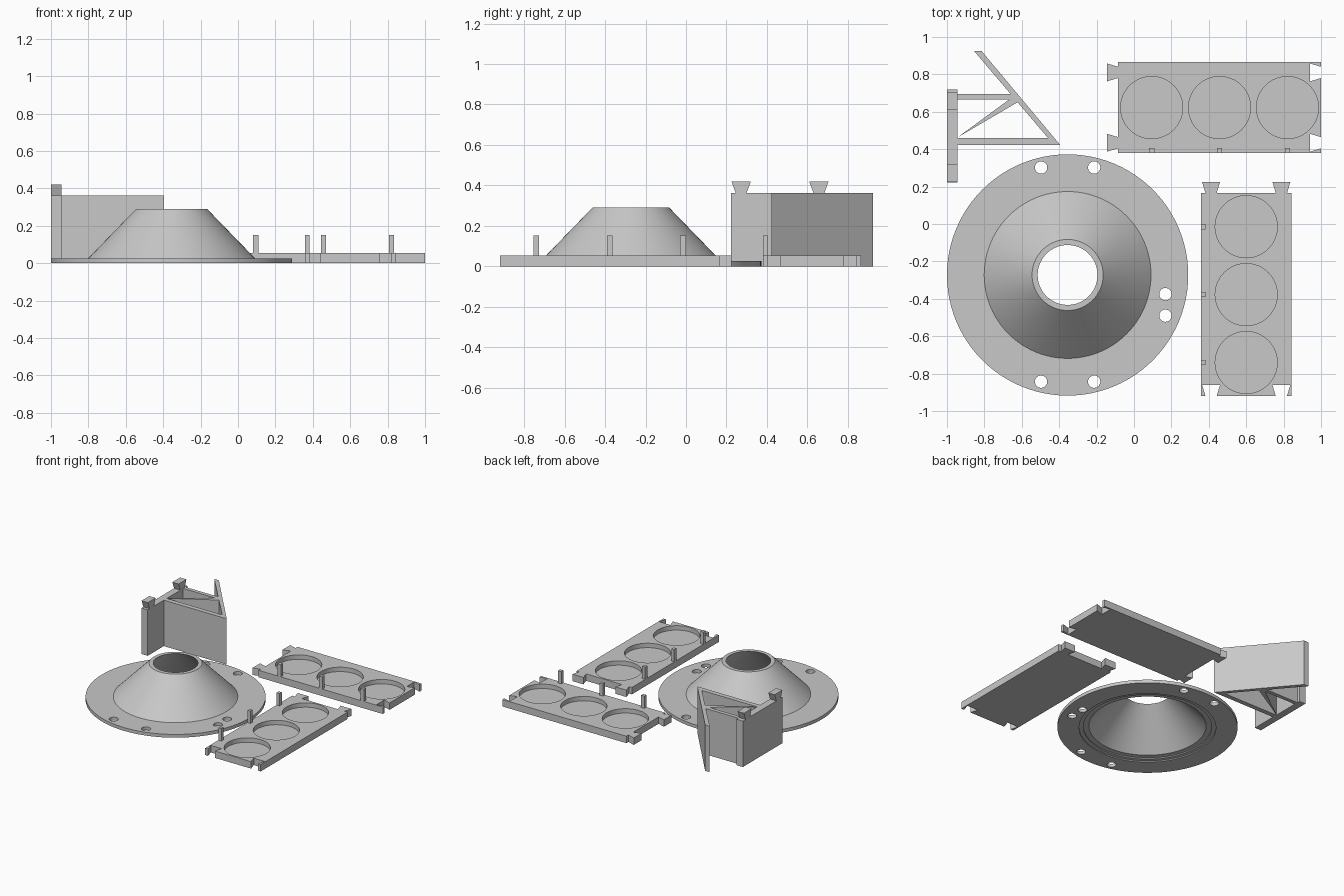
import bpy, bmesh, math
from mathutils import Matrix, Vector

if "Cube" in bpy.data.objects:
    bpy.data.objects.remove(bpy.data.objects["Cube"])

grey = bpy.data.materials.new("plain grey")
grey.diffuse_color = (0.58, 0.58, 0.58, 1)
grey.use_nodes = True
grey.node_tree.nodes["Principled BSDF"].inputs["Base Color"].default_value = grey.diffuse_color


def finish(name, bm):
    bmesh.ops.recalc_face_normals(bm, faces=bm.faces)
    me = bpy.data.meshes.new(name)
    bm.to_mesh(me)
    bm.free()
    me.materials.append(grey)
    ob = bpy.data.objects.new(name, me)
    bpy.context.collection.objects.link(ob)
    return ob


def prism(name, pts, z0, z1):
    """Extrude a plan outline from z0 to z1."""
    bm = bmesh.new()
    face = bm.faces.new([bm.verts.new((x, y, z0)) for x, y in pts])
    new = bmesh.ops.extrude_face_region(bm, geom=[face])["geom"]
    for v in new:
        if isinstance(v, bmesh.types.BMVert):
            v.co.z = z1
    return finish(name, bm)


def box(name, x0, x1, y0, y1, z0, z1):
    return prism(name, [(x0, y0), (x1, y0), (x1, y1), (x0, y1)], z0, z1)


def circle(x, y, r, n=64):
    return [(x + r * math.cos(2 * math.pi * i / n), y + r * math.sin(2 * math.pi * i / n)) for i in range(n)]


def cut(ob, cutters):
    """Subtract the cutters, apply, then remove them."""
    for c in cutters:
        m = ob.modifiers.new("cut", "BOOLEAN")
        m.operation, m.solver, m.object = "DIFFERENCE", "EXACT", c
    bpy.context.view_layer.update()
    me = bpy.data.meshes.new_from_object(ob.evaluated_get(bpy.context.evaluated_depsgraph_get()))
    ob.modifiers.clear()
    ob.data = me
    for c in cutters:
        bpy.data.objects.remove(c)


def smooth(ob):
    bpy.ops.object.select_all(action="DESELECT")
    ob.select_set(True)
    bpy.context.view_layer.objects.active = ob
    bpy.ops.object.shade_smooth_by_angle(angle=math.radians(30))


# Hollow cone with flange, lathed from a closed profile
CX, CY, N = -0.355, -0.2725, 96
profile = [(0.645, 0), (0.645, 0.026), (0.446, 0.026), (0.19, 0.29), (0.16, 0.29),
           (0.42, 0.016), (0.46, 0.016), (0.46, 0.008), (0.49, 0.008), (0.49, 0)]
bm = bmesh.new()
rings = [[bm.verts.new((x, y, z)) for x, y in circle(CX, CY, r, N)] for r, z in profile]
for k, a in enumerate(rings):
    b = rings[(k + 1) % len(rings)]
    for i in range(N):
        j = (i + 1) % N
        bm.faces.new((a[i], a[j], b[j], b[i]))
cone = finish("flanged_cone", bm)
holes = [(-0.497, 0.302), (-0.213, 0.302), (0.168, -0.375), (0.168, -0.49), (-0.497, -0.843), (-0.213, -0.843)]
cut(cone, [prism("bolt_hole", circle(x, y, 0.033, 32), -0.1, 0.1) for x, y in holes])
smooth(cone)


# Trays: dovetail tabs on the left end, matching sockets on the right end
L, W, H = 0.5425, 0.2425, 0.055
TAB, WIDE, NARROW, OFF = 0.06, 0.048, 0.03, 0.188


def tray(name, place):
    pts = [(-L, -W), (L, -W)]
    for c in (-OFF, OFF):
        pts += [(L, c - NARROW), (L - TAB, c - WIDE), (L - TAB, c + WIDE), (L, c + NARROW)]
    pts += [(L, W), (-L, W)]
    for c in (OFF, -OFF):
        pts += [(-L, c + NARROW), (-L - TAB, c + WIDE), (-L - TAB, c - WIDE), (-L, c - NARROW)]
    base = prism(name, pts, 0, H)
    spots = (-0.363, 0, 0.363)
    cut(base, [prism("pocket", circle(x, 0, 0.166), 0.02, 0.2) for x in spots])
    pegs = [box(name + "_peg", x - 0.014, x + 0.014, -W, -W + 0.026, 0.02, 0.152) for x in spots]
    for ob in [base] + pegs:
        ob.data.transform(place)
    smooth(base)


tray("back_tray", Matrix.Translation((0.4575, 0.6225, 0)))
tray("side_tray", Matrix.Translation((0.6, -0.3775, 0)) @ Matrix.Rotation(-math.pi / 2, 4, "Z"))

# Bracket: upright plate, two ribs, slanted panel and thin brace
T = 0.363
box("bracket_plate", -1.0, -0.945, 0.222, 0.718, 0, T)
prism("bracket_panels", [(-0.945, 0.423), (-0.395, 0.423), (-0.815, 0.925), (-0.855, 0.925),
                         (-0.46, 0.46), (-0.945, 0.46)], 0, T)
prism("bracket_rib", [(-0.945, 0.665), (-0.634, 0.665), (-0.659, 0.695), (-0.945, 0.695)], 0, T)
prism("bracket_brace", [(-0.945, 0.462), (-0.622, 0.651), (-0.634, 0.665), (-0.668, 0.665)], 0, T)

# Dovetail tabs on top of the bracket plate
for c in (0.2725, 0.6565):
    bm = bmesh.new()
    section = [(c - 0.027, T), (c + 0.027, T), (c + 0.048, 0.42), (c - 0.048, 0.42)]
    face = bm.faces.new([bm.verts.new((-1.0, y, z)) for y, z in section])
    new = bmesh.ops.extrude_face_region(bm, geom=[face])["geom"]
    bmesh.ops.translate(bm, vec=Vector((0.055, 0, 0)), verts=[v for v in new if isinstance(v, bmesh.types.BMVert)])
    finish("bracket_tab", bm)
